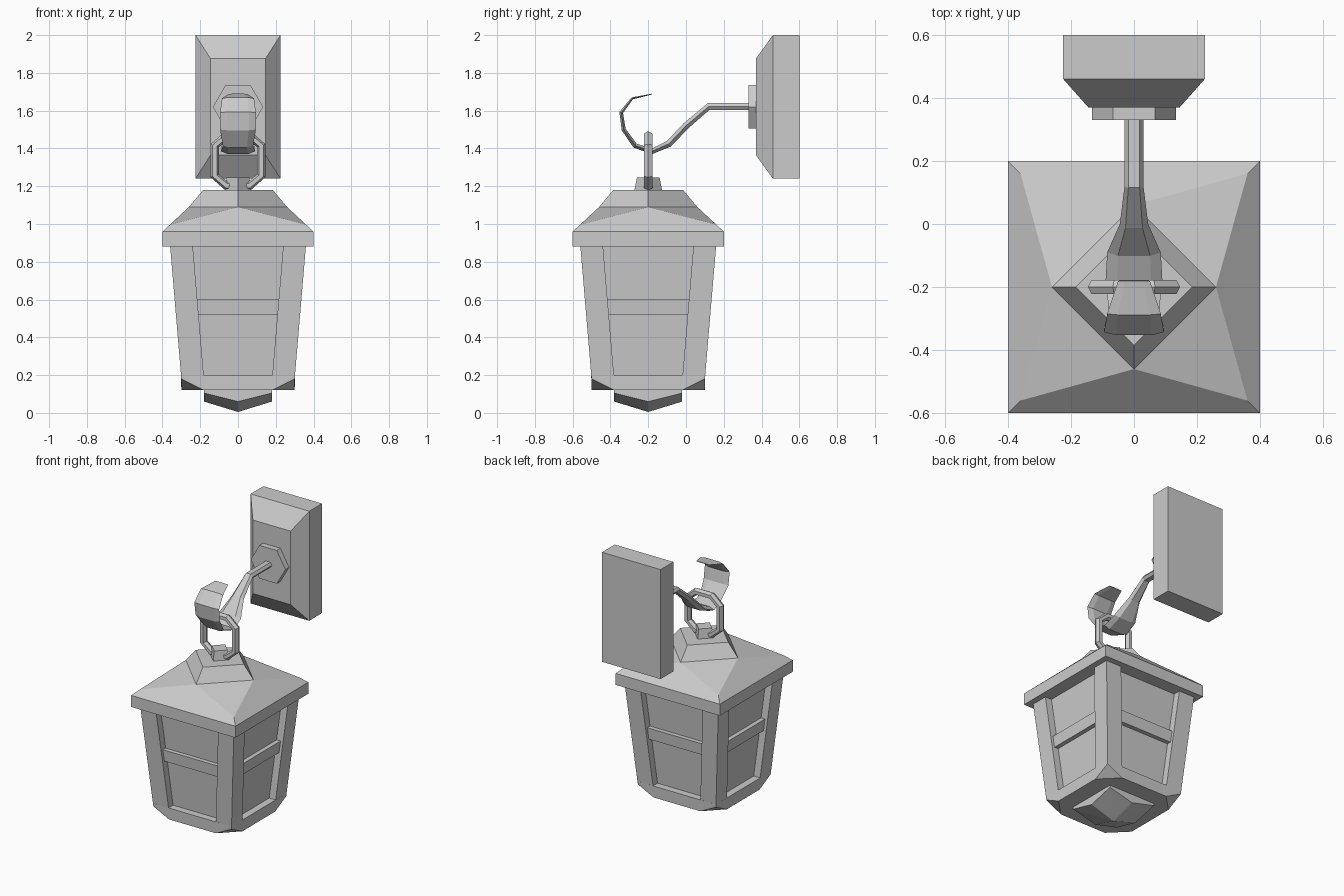
import bpy, bmesh
from math import cos, sin, pi, radians
from mathutils import Vector

if "Cube" in bpy.data.objects:
    bpy.data.objects.remove(bpy.data.objects["Cube"])

CY = -0.2  # lantern axis in y


def finish(name, bm):
    bmesh.ops.recalc_face_normals(bm, faces=bm.faces[:])
    me = bpy.data.meshes.new(name)
    bm.to_mesh(me)
    bm.free()
    ob = bpy.data.objects.new(name, me)
    bpy.context.collection.objects.link(ob)
    return ob


def hull(name, pts):
    """Convex flat-faced solid around points."""
    bm = bmesh.new()
    for p in pts:
        bm.verts.new(p)
    bmesh.ops.convex_hull(bm, input=bm.verts[:])
    loose = [v for v in bm.verts if not v.link_faces]
    bmesh.ops.delete(bm, geom=loose, context='VERTS')
    bmesh.ops.dissolve_limit(bm, angle_limit=radians(1), verts=bm.verts[:], edges=bm.edges[:])
    return finish(name, bm)


def loft(name, rings, closed=False):
    """Skin a series of equal-length rings."""
    bm = bmesh.new()
    vs = [[bm.verts.new(p) for p in r] for r in rings]
    n = len(vs[0])
    for i in range(len(vs) if closed else len(vs) - 1):
        a, b = vs[i], vs[(i + 1) % len(vs)]
        for j in range(n):
            k = (j + 1) % n
            bm.faces.new((a[j], a[k], b[k], b[j]))
    if not closed:
        bm.faces.new(vs[0])
        bm.faces.new(vs[-1])
    return finish(name, bm)


def square(h, z):
    return [(x * h, CY + y * h, z) for x in (-1, 1) for y in (-1, 1)]


def diamond(r, z):
    return [(r, CY, z), (-r, CY, z), (0, CY + r, z), (0, CY - r, z)]


# wall plate with bevelled front, and hexagonal boss
plate = [(x * .225, y, 1.62 + z * .38) for x in (-1, 1) for y in (.46, .6) for z in (-1, 1)]
plate += [(x * .145, .37, 1.62 + z * .255) for x in (-1, 1) for z in (-1, 1)]
hull("wall_plate", plate)
hull("plate_boss", [(.133 * cos(i * pi / 3), y, 1.62 + .133 * sin(i * pi / 3))
                    for i in range(6) for y in (.33, .38)])

# hooked arm: y, z, half width, half thickness
path = [(.36, 1.622, .03, .018), (.12, 1.622, .03, .018), (0, 1.52, .045, .018),
        (-.09, 1.425, .085, .018), (-.18, 1.385, .09, .015), (-.27, 1.415, .08, .013),
        (-.33, 1.5, .095, .011), (-.343, 1.59, .095, .01), (-.285, 1.665, .085, .006),
        (-.18, 1.688, .05, .002)]
rings = []
for i, (y, z, w, t) in enumerate(path):
    a, b = path[max(i - 1, 0)], path[min(i + 1, len(path) - 1)]
    d = Vector((0, b[0] - a[0], b[1] - a[1])).normalized()
    n = Vector((0, -d.z, d.y))
    c = Vector((0, y, z))
    rings.append([c + Vector((u * w, 0, 0)) + n * (v * t) for u, v in
                  ((1, 0), (.6, 1), (-.6, 1), (-1, 0), (-.6, -1), (.6, -1))])
loft("hook_arm", rings)

# octagonal hanging link with hexagonal section
link = [(.123, -.08), (.123, .08), (.06, .133), (-.06, .133),
        (-.123, .08), (-.123, -.08), (-.06, -.133), (.06, -.133)]
rings = []
for i, (x, z) in enumerate(link):
    p, q = Vector(link[i - 1]), Vector(link[(i + 1) % 8])
    d = (q - p).normalized()
    rings.append([(x + d.y * .024 * cos(k * pi / 3), CY + .026 * sin(k * pi / 3),
                   1.335 + z - d.x * .024 * cos(k * pi / 3)) for k in range(6)])
loft("hanging_link", rings, True)

# roof, collar and link mount
hull("link_mount", diamond(.075, 1.17) + diamond(.06, 1.245))
hull("roof_collar", diamond(.26, 1.09) + diamond(.185, 1.18))
hull("roof", square(.4, .88) + square(.4, .96) + square(.36, .997) + diamond(.26, 1.09))

# glass core and base with cut corners
hull("glass", square(.31, .89) + square(.25, .17))
base = square(.302, .2) + square(.3, .18)
base += [(sx * a, CY + sy * b, .12) for sx in (-1, 1) for sy in (-1, 1)
         for a, b in ((.3, .18), (.18, .3))]
hull("lantern_base", base)
hull("bottom_finial", square(.18, .13) + square(.18, .105) + diamond(.18, .06) + [(0, CY, .005)])

# tapered corner posts
for sx in (-1, 1):
    for sy in (-1, 1):
        hull("corner_post", [(sx * a, CY + sy * b, z) for z, o, i in ((.89, .36, .24), (.18, .3, .18))
                             for a in (o, i) for b in (o, i)])

# window crossbars, one per side
for k in range(4):
    c, s = round(cos(k * pi / 2)), round(sin(k * pi / 2))
    pts = []
    for z in (.52, .6):
        h = .3 + (z - .18) * .0857
        for u in (-h + .1, h - .1):
            for v in (h - .02, h - .09):
                pts.append((u * c - v * s, CY + u * s + v * c, z))
    hull("window_bar", pts)
